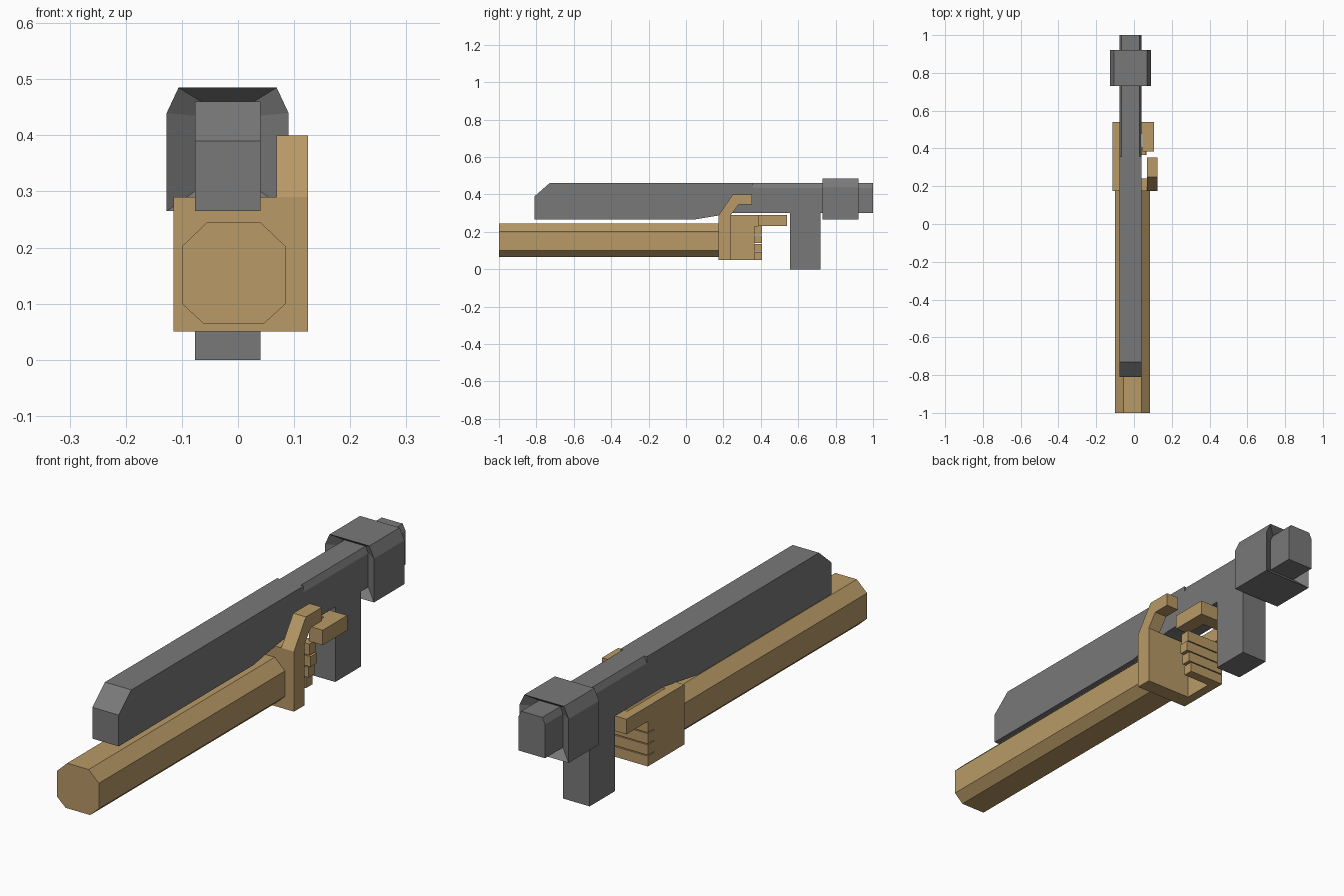
import bpy, bmesh

cube = bpy.data.objects.get("Cube")
if cube:
    bpy.data.objects.remove(cube, do_unlink=True)


def material(name, rgb):
    m = bpy.data.materials.new(name)
    m.use_nodes = True
    m.diffuse_color = (*rgb, 1)
    m.node_tree.nodes["Principled BSDF"].inputs["Base Color"].default_value = (*rgb, 1)
    return m


GREY = material("gunmetal grey", (0.19, 0.19, 0.19))
TAN = material("tan", (0.48, 0.32, 0.135))


def loft(name, loops, mat):
    """Skin a row of equal-length point loops and cap both ends."""
    bm = bmesh.new()
    rows = [[bm.verts.new(p) for p in loop] for loop in loops]
    n = len(rows[0])
    for a, b in zip(rows, rows[1:]):
        for i in range(n):
            j = (i + 1) % n
            bm.faces.new((a[i], a[j], b[j], b[i]))
    bm.faces.new(rows[0])
    bm.faces.new(rows[-1])
    bmesh.ops.recalc_face_normals(bm, faces=bm.faces)
    me = bpy.data.meshes.new(name)
    bm.to_mesh(me)
    bm.free()
    me.materials.append(mat)
    ob = bpy.data.objects.new(name, me)
    bpy.context.collection.objects.link(ob)
    return ob


def along_x(name, yz, x0, x1, mat):
    return loft(name, [[(x, y, z) for y, z in yz] for x in (x0, x1)], mat)


def along_y(name, xz, y0, y1, mat):
    return loft(name, [[(x, y, z) for x, z in xz] for y in (y0, y1)], mat)


def along_z(name, xy, z0, z1, mat):
    return loft(name, [[(x, y, z) for x, y in xy] for z in (z0, z1)], mat)


GX0, GX1 = -0.077, 0.04   # gun sides

# Front body with sloped nose and tapering underside
along_x("front_body", [(-0.81, 0.265), (0.04, 0.265), (0.25, 0.30), (0.357, 0.30),
                       (0.357, 0.46), (-0.73, 0.46), (-0.81, 0.39)], GX0, GX1, GREY)

# Rear body with bevelled top edges
rear = [(GX0, 0.30), (GX1, 0.30), (GX1, 0.435), (GX1 - 0.012, 0.46),
        (GX0 + 0.012, 0.46), (GX0, 0.435)]
along_y("rear_body", rear, 0.357, 1.0, GREY)

# Grip
along_x("grip", [(0.557, 0), (0.718, 0), (0.718, 0.31), (0.557, 0.31)], GX0, GX1, GREY)

# Rear collar with funnelled ends
collar = [(-0.127, 0.265), (0.09, 0.265), (0.09, 0.44), (0.069, 0.485),
          (-0.106, 0.485), (-0.127, 0.44)]
loft("rear_collar", [[(x, y, z) for x, z in sec] for sec, y in
                     ((rear, 0.765), (collar, 0.73), (collar, 0.922), (rear, 0.887))], GREY)

# Forearm
along_y("forearm", [(-0.062, 0.065), (0.047, 0.065), (0.085, 0.10), (0.085, 0.202),
                    (0.04, 0.245), (-0.055, 0.245), (-0.10, 0.202), (-0.10, 0.10)],
        -1.0, 0.18, TAN)

# Palm
along_z("palm", [(-0.115, 0.175), (0.125, 0.175), (0.125, 0.24), (-0.115, 0.24)],
        0.05, 0.29, TAN)

# Back of the hand
along_x("hand_back", [(0.24, 0.05), (0.365, 0.05), (0.365, 0.29), (0.24, 0.29)],
        -0.115, -0.077, TAN)

# Thumb
along_x("thumb", [(0.175, 0.29), (0.25, 0.40), (0.352, 0.40), (0.352, 0.345),
                  (0.28, 0.345), (0.24, 0.29)], 0.069, 0.125, TAN)

# Index finger hooked around the front
along_z("index_finger", [(-0.115, 0.365), (-0.115, 0.54), (0.105, 0.54), (0.105, 0.385),
                         (0.045, 0.385), (0.045, 0.48), (-0.077, 0.48), (-0.077, 0.365)],
        0.23, 0.29, TAN)

# Curled lower fingers with thin gaps
for i, tip in enumerate((0.045, 0.055, 0.065, 0.06)):
    z = 0.05 + 0.045 * i
    along_z(f"curled_finger_{i + 1}", [(-0.115, 0.365), (tip, 0.365), (tip, 0.405),
                                       (-0.115, 0.405)], z, z + (0.041 if i < 3 else 0.045), TAN)
